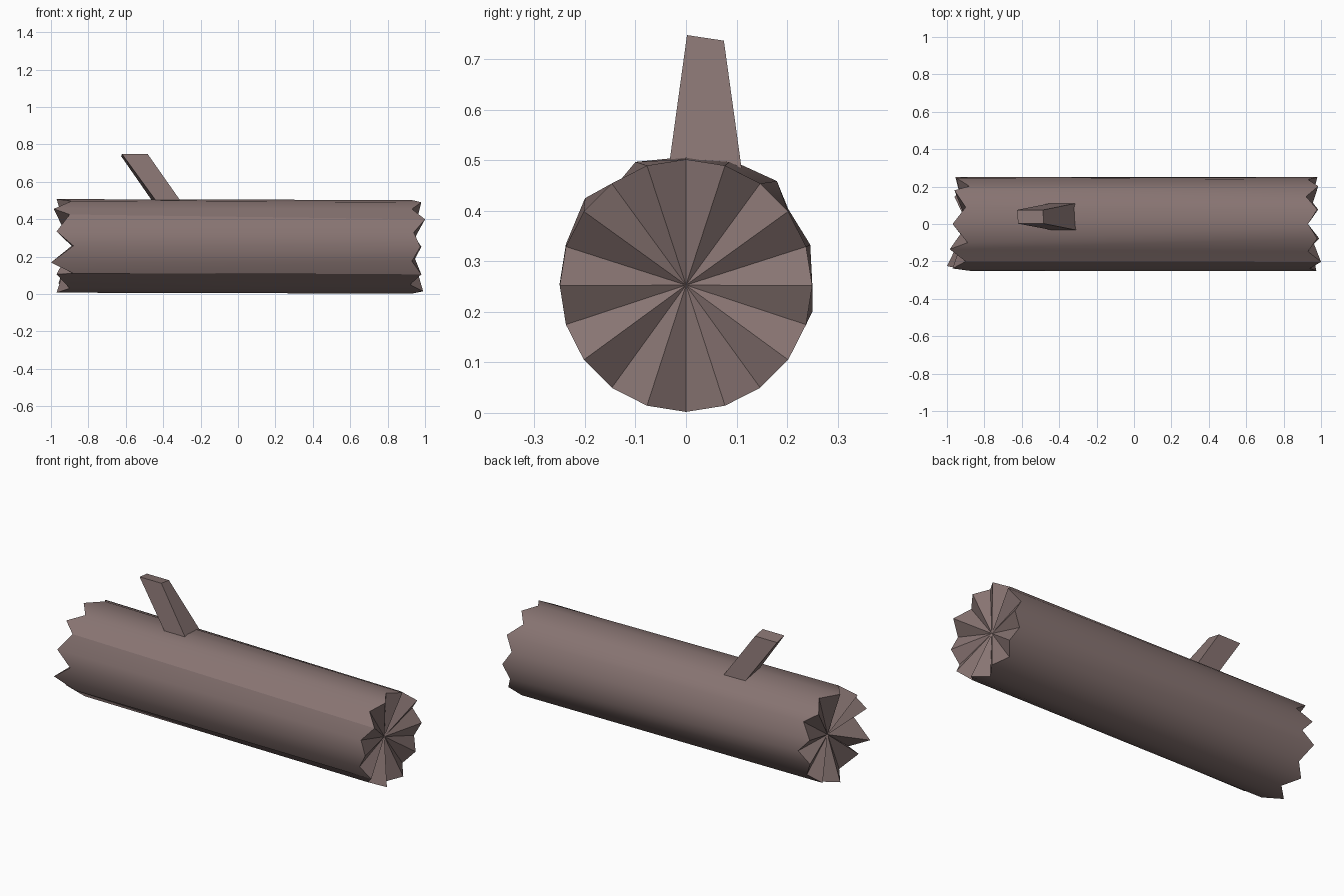
import bpy, bmesh
from math import cos, sin, pi, radians

if "Cube" in bpy.data.objects:
    bpy.data.objects.remove(bpy.data.objects["Cube"])

SIDES = 20
R = 0.25

bark = bpy.data.materials.new("bark")
bark.diffuse_color = (0.245, 0.175, 0.168, 1)
bark.use_nodes = True
bark.node_tree.nodes["Principled BSDF"].inputs["Base Color"].default_value = bark.diffuse_color


def finish(bm, name):
    bmesh.ops.recalc_face_normals(bm, faces=bm.faces)
    mesh = bpy.data.meshes.new(name)
    bm.to_mesh(mesh)
    bm.free()
    obj = bpy.data.objects.new(name, mesh)
    bpy.context.collection.objects.link(obj)
    mesh.materials.append(bark)
    return obj


# Log: two jagged rings, peaks and valleys alternating around the rim
right_peaks = [0.975, 1.0, 0.98, 0.98, 0.985, 0.98, 0.975, 0.985, 0.99, 0.98]
left_peaks = [-0.97, -0.985, -0.97, -0.96, -0.95, -0.955, -0.96, -0.97, -0.97, -1.0]
right_valleys = [0.94, 0.93, 0.93, 0.92, 0.93]
left_valleys = [-0.88, -0.90, -0.89, -0.90, -0.88]
# Slight unevenness of the splintered left end: index -> (y, z)
uneven = {3: (-0.135, 0.455), 2: (-0.2, 0.425), 7: (0.18, 0.459),
          9: (0.246, 0.333), 11: (0.25, 0.2), 4: (-0.1, 0.497), 6: (0.09, 0.5),
          12: (0.2, 0.108), 13: (0.145, 0.056), 17: (-0.165, 0.105),
          16: (-0.09, 0.03), 19: (-0.225, 0.168)}

bm = bmesh.new()
right, left = [], []
for k in range(SIDES):
    a = 2 * pi * k / SIDES
    y, z = -R * cos(a), R * sin(a)
    h = k // 2
    xr = right_valleys[h % 5] if k % 2 else right_peaks[h]
    xl = left_peaks[h] if k % 2 else left_valleys[h % 5]
    right.append(bm.verts.new((xr, y, z + 0.252)))
    ly, lz = uneven.get(k, (y, z + 0.257))
    left.append(bm.verts.new((xl, ly, lz)))
hub_r = bm.verts.new((0.92, 0, 0.253))
hub_l = bm.verts.new((-0.89, 0, 0.257))
for k in range(SIDES):
    n = (k + 1) % SIDES
    side = bm.faces.new((left[k], left[n], right[n], right[k]))
    side.smooth = True
    bm.faces.new((right[k], right[n], hub_r))
    bm.faces.new((left[n], left[k], hub_l))
log = finish(bm, "log")
bpy.context.view_layer.objects.active = log
log.select_set(True)
bpy.ops.object.shade_smooth_by_angle(angle=radians(30))

# Branch stub: tapered slanted block with its foot sunk into the log
foot = [(-0.425, -0.035, 0.48), (-0.295, -0.035, 0.48),
        (-0.305, 0.112, 0.47), (-0.44, 0.112, 0.47)]
tip = [(-0.62, 0.002, 0.748), (-0.483, 0.002, 0.748),
       (-0.487, 0.075, 0.737), (-0.625, 0.075, 0.737)]
bm = bmesh.new()
lo = [bm.verts.new(p) for p in foot]
hi = [bm.verts.new(p) for p in tip]
bm.faces.new(lo)
bm.faces.new(hi)
for i in range(4):
    j = (i + 1) % 4
    bm.faces.new((lo[i], lo[j], hi[j], hi[i]))
finish(bm, "branch_stub")
